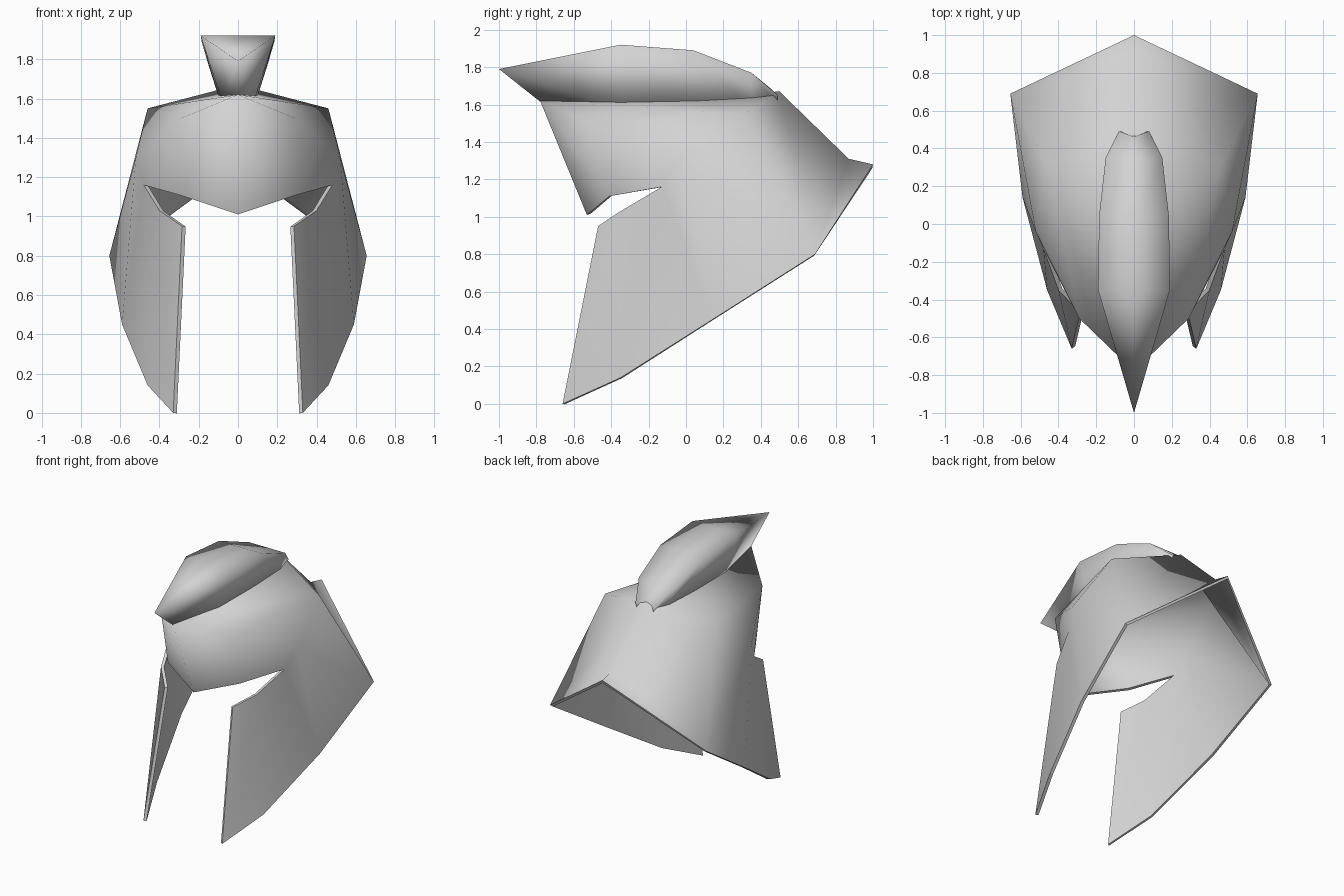
import bpy, bmesh

cube = bpy.data.objects.get("Cube")
if cube:
    bpy.data.objects.remove(cube, do_unlink=True)

# One plain grey metal
grey = bpy.data.materials.new("steel_grey")
grey.use_nodes = True
colour = (0.65, 0.65, 0.65, 1)
grey.diffuse_color = colour
grey.node_tree.nodes["Principled BSDF"].inputs["Base Color"].default_value = colour


def mirrored_part(name, points, faces):
    """Build the +x half, with normals unified, and mirror it across x = 0."""
    names = list(points)
    mesh = bpy.data.meshes.new(name)
    mesh.from_pydata([points[n] for n in names], [],
                     [[names.index(n) for n in f] for f in faces])
    bm = bmesh.new()
    bm.from_mesh(mesh)
    bmesh.ops.recalc_face_normals(bm, faces=bm.faces)
    bm.faces.ensure_lookup_table()
    # The first face listed always faces forward
    if bm.faces[0].normal.y > 0:
        bmesh.ops.reverse_faces(bm, faces=bm.faces)
    bm.to_mesh(mesh)
    bm.free()
    mesh.materials.append(grey)
    obj = bpy.data.objects.new(name, mesh)
    bpy.context.collection.objects.link(obj)
    mod = obj.modifiers.new("Mirror", "MIRROR")
    mod.use_clip = True
    mod.merge_threshold = 0.001
    apply_modifier(obj, mod)
    for p in obj.data.polygons:
        p.use_smooth = True
    return obj


def apply_modifier(obj, mod):
    bpy.ops.object.select_all(action="DESELECT")
    obj.select_set(True)
    bpy.context.view_layer.objects.active = obj
    bpy.ops.object.modifier_apply(modifier=mod.name)


# Helmet shell: dome, visor edge, eye slit, cheek guard and flared neck guard
shell_points = {
    "brow": (0, -0.78, 1.62), "crown": (0, 0, 1.64),
    "nape_top": (0, 0.50, 1.67), "nape_low": (0, 0.87, 1.31), "neck_tip": (0, 1.0, 1.28),
    "brow_side": (0.29, -0.50, 1.50), "temple": (0.52, -0.04, 1.30),
    "crown_corner": (0.46, 0.31, 1.55),
    "visor_mid": (0, -0.53, 1.01), "visor_side": (0.30, -0.41, 1.11),
    "eye_corner": (0.48, -0.13, 1.16),
    "cheek_notch": (0.40, -0.35, 1.03), "cheek_top": (0.285, -0.47, 0.95),
    "cheek_tip": (0.33, -0.66, 0), "rim_front": (0.46, -0.35, 0.14),
    "rim_mid": (0.59, 0.14, 0.45), "rim_back": (0.655, 0.69, 0.80),
}
shell_faces = [
    ("brow", "visor_mid", "visor_side", "brow_side"),
    ("brow_side", "visor_side", "eye_corner", "temple"),
    ("brow", "brow_side", "crown_corner", "crown"),
    ("brow_side", "temple", "crown_corner"),
    ("crown", "crown_corner", "nape_top"),
    ("temple", "rim_back", "crown_corner"),
    ("temple", "eye_corner", "rim_mid", "rim_back"),
    ("eye_corner", "cheek_notch", "rim_front", "rim_mid"),
    ("cheek_notch", "cheek_top", "cheek_tip", "rim_front"),
    ("nape_top", "crown_corner", "rim_back", "nape_low"),
    ("nape_low", "rim_back", "neck_tip"),
]
shell = mirrored_part("helmet_shell", shell_points, shell_faces)
count = len(shell.data.polygons)
solid = shell.modifiers.new("Thickness", "SOLIDIFY")
solid.thickness = 0.022
solid.offset = -1
apply_modifier(shell, solid)
# Rim faces stay flat so the edge of the plate is crisp
for p in shell.data.polygons[2 * count:]:
    p.use_smooth = False

# Crest: flat-topped keel lofted through cross-sections
# y, top height, top half width, bottom half width, bottom height
sections = [
    (-0.35, 1.92, 0.19, 0.08, 1.58),
    (0.04, 1.89, 0.185, 0.09, 1.58),
    (0.35, 1.77, 0.15, 0.09, 1.58),
    (0.49, 1.65, 0.08, 0.06, 1.60),
]
crest_points = {"tip": (0, -1.0, 1.79), "keel": (0, -0.76, 1.60)}
for i, (y, top, wide, narrow, low) in enumerate(sections):
    back = 0.03 if i == len(sections) - 1 else 0
    crest_points[f"mid{i}"] = (0, y - back, top + back)
    crest_points[f"edge{i}"] = (wide, y, top)
    crest_points[f"foot{i}"] = (narrow, y, low)
    crest_points[f"base{i}"] = (0, y, low)
crest_faces = [("tip", "keel", "foot0", "edge0"), ("tip", "edge0", "mid0"),
               ("keel", "base0", "foot0")]
for i in range(len(sections) - 1):
    for a, b in (("mid", "edge"), ("edge", "foot"), ("foot", "base")):
        crest_faces.append((f"{a}{i}", f"{b}{i}", f"{b}{i + 1}", f"{a}{i + 1}"))
last = len(sections) - 1
crest_faces.append(tuple(f"{n}{last}" for n in ("mid", "edge", "foot", "base")))
mirrored_part("crest", crest_points, crest_faces)
